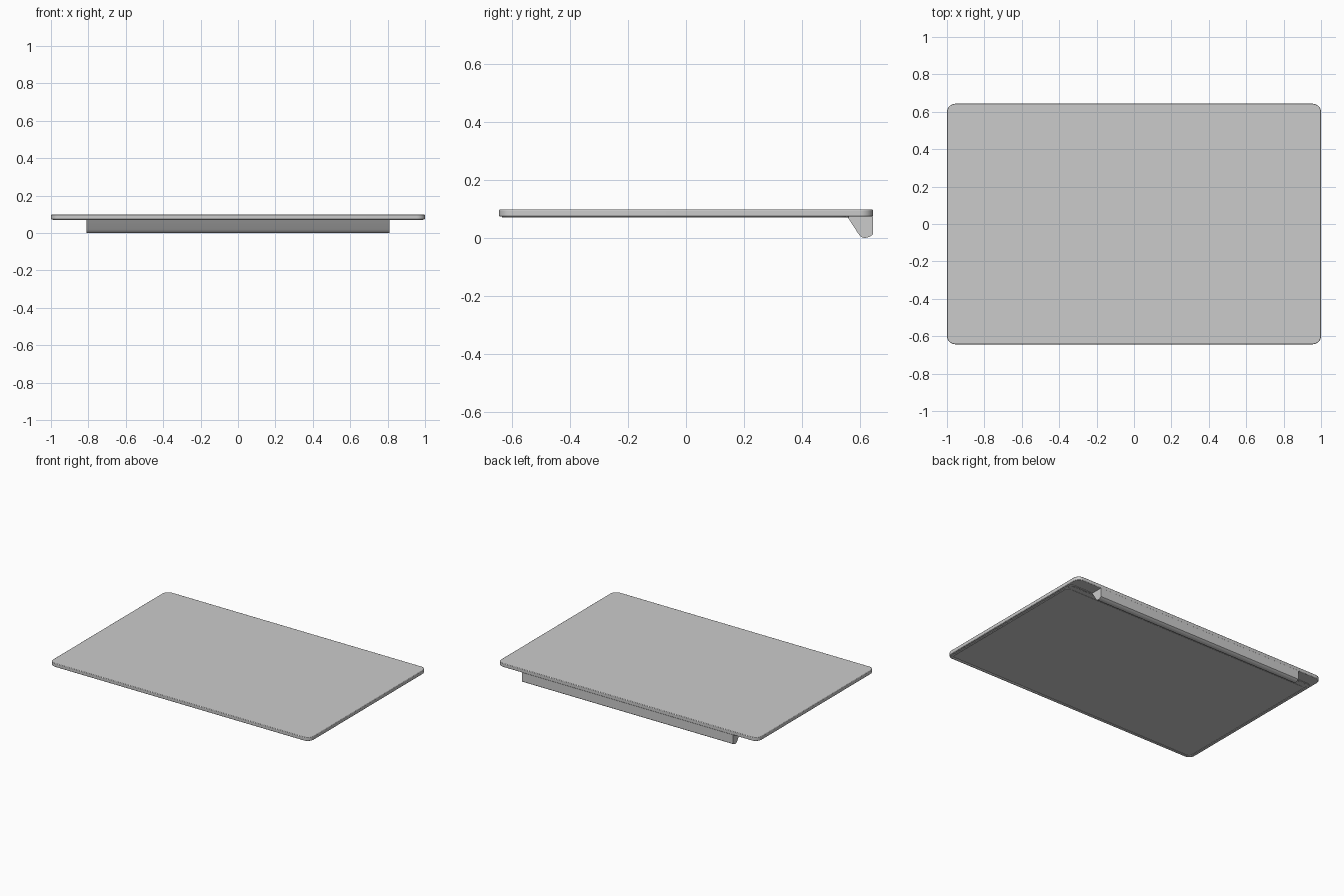
import bpy, bmesh, math

if "Cube" in bpy.data.objects:
    bpy.data.objects.remove(bpy.data.objects["Cube"])

def extrude_profile(name, pts, vec, bevel=0.0):
    """Closed outline extruded along a vector, optional bevelled edges."""
    bm = bmesh.new()
    face = bm.faces.new([bm.verts.new(p) for p in pts])
    out = bmesh.ops.extrude_face_region(bm, geom=[face])
    verts = [v for v in out["geom"] if isinstance(v, bmesh.types.BMVert)]
    bmesh.ops.translate(bm, verts=verts, vec=vec)
    bmesh.ops.recalc_face_normals(bm, faces=bm.faces)
    me = bpy.data.meshes.new(name)
    bm.to_mesh(me)
    bm.free()
    ob = bpy.data.objects.new(name, me)
    bpy.context.collection.objects.link(ob)
    if bevel:
        mod = ob.modifiers.new("Bevel", "BEVEL")
        mod.width, mod.segments = bevel, 2
        mod.limit_method, mod.angle_limit = "ANGLE", math.radians(50)
    bpy.ops.object.select_all(action="DESELECT")
    ob.select_set(True)
    bpy.context.view_layer.objects.active = ob
    bpy.ops.object.shade_smooth_by_angle(angle=math.radians(30))
    return ob

def rounded_rect(x0, x1, y0, y1, r, z, n=8):
    pts = []
    for k, (cx, cy) in enumerate([(x1 - r, y1 - r), (x0 + r, y1 - r),
                                  (x0 + r, y0 + r), (x1 - r, y0 + r)]):
        for i in range(n + 1):
            a = math.pi / 2 * (k + i / n)
            pts.append((cx + r * math.cos(a), cy + r * math.sin(a), z))
    return pts

def cut(target, cutter):
    mod = target.modifiers.new("Cut", "BOOLEAN")
    mod.operation, mod.solver, mod.object = "DIFFERENCE", "EXACT", cutter
    cutter.hide_render = True
    cutter.hide_set(True)

# Thin lid with rounded corners and softened rims
extrude_profile("lid_shell", rounded_rect(-1, 1, -.643, .643, .045, .073), (0, 0, .025), .003)

# Raised gasket frame around the underside
gasket = extrude_profile("screen_gasket", rounded_rect(-.99, .99, -.633, .56, .036, .070), (0, 0, .005))
cutter = extrude_profile("gasket_cutter", rounded_rect(-.975, .975, -.618, .548, .022, .06), (0, 0, .03))
cut(gasket, cutter)

# Screen glass, then the chin strip beside the hinge
extrude_profile("screen_glass", rounded_rect(-.974, .974, -.617, .508, .02, .0715), (0, 0, .003))
extrude_profile("chin_strip", rounded_rect(-.974, .974, .512, .547, .008, .071), (0, 0, .004))

# Hinge barrel: sloped front, rounded bottom, flat back
prof = [(.643, .075), (.555, .075), (.559, .068), (.590, .020), (.597, .010),
        (.604, .004), (.613, .001), (.622, .002), (.633, .006), (.643, .013)]
extrude_profile("hinge_cover", [(-.81, y, z - .001) for y, z in prof], (1.62, 0, 0))
